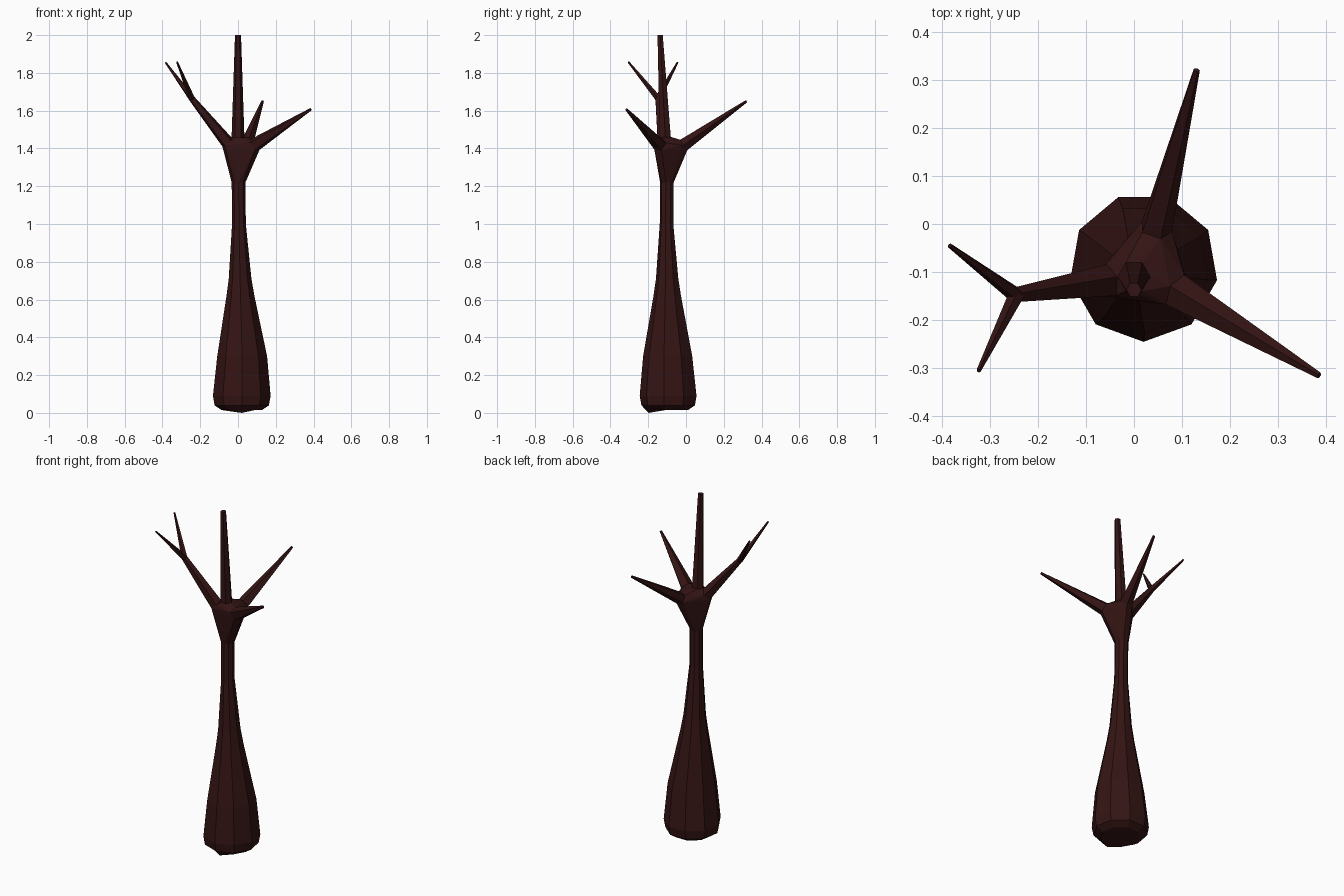
import bpy, bmesh, math
from mathutils import Vector

if "Cube" in bpy.data.objects:
    bpy.data.objects.remove(bpy.data.objects["Cube"])

bark = bpy.data.materials.new("dark_bark")
bark.use_nodes = True
color = (0.035, 0.007, 0.007, 1)
bark.diffuse_color = color
bsdf = bark.node_tree.nodes["Principled BSDF"]
bsdf.inputs["Base Color"].default_value = color
bsdf.inputs["Roughness"].default_value = 0.9


def finish(name, bm):
    bmesh.ops.recalc_face_normals(bm, faces=bm.faces)
    mesh = bpy.data.meshes.new(name)
    bm.to_mesh(mesh)
    bm.free()
    mesh.materials.append(bark)
    obj = bpy.data.objects.new(name, mesh)
    bpy.context.collection.objects.link(obj)


def ring(center, radius, axis, sides, twist=0.0):
    """Points of a regular polygon facing along axis."""
    axis = Vector(axis).normalized()
    side = Vector((1, 0, 0))
    if abs(axis.x) > 0.6:
        side = Vector((0, 1, 0))
    u = (side - axis * side.dot(axis)).normalized()
    v = axis.cross(u)
    angles = [twist + math.tau * i / sides for i in range(sides)]
    return [Vector(center) + radius * (u * math.cos(a) + v * math.sin(a)) for a in angles]


def loft(name, rings):
    """Skin a list of rings and cap both ends."""
    bm = bmesh.new()
    loops = [[bm.verts.new(p) for p in r] for r in rings]
    n = len(loops[0])
    for low, high in zip(loops, loops[1:]):
        for i in range(n):
            j = (i + 1) % n
            bm.faces.new((low[i], low[j], high[j], high[i]))
    bm.faces.new(loops[0][::-1])
    bm.faces.new(loops[-1])
    finish(name, bm)


def branch(name, start, end, r0, r1, sides=5):
    """Straight tapered limb; returns its base ring."""
    axis = Vector(end) - Vector(start)
    base = ring(start, r0, axis, sides)
    loft(name, [base, ring(end, r1, axis, sides)])
    return base


# Trunk: (x, y, z, radius), swollen at the foot and slim at the neck
UP = (0, 0, 1)
SIDES = 9
profile = [
    (0.02, -0.09, 0.01, 0.108), (0.02, -0.09, 0.04, 0.146),
    (0.02, -0.09, 0.09, 0.155), (0.022, -0.093, 0.30, 0.134),
    (0.013, -0.097, 0.62, 0.075), (0.011, -0.098, 0.71, 0.061),
    (0.005, -0.102, 1.0, 0.037), (0.003, -0.10, 1.22, 0.037),
]
trunk = [ring((x, y, z), r, UP, SIDES, -math.pi / 2) for x, y, z, r in profile]
for i, p in enumerate(trunk[0]):
    p.z = 0.0 if i == 0 else 0.015
loft("trunk", trunk)

# Limbs fanning out of the crown
fork = (-0.245, -0.148, 1.665)
bases = [
    branch("leader", (0.0, -0.11, 1.46), (0.0, -0.137, 2.0), 0.034, 0.016, 6),
    branch("left_branch", (0.09, -0.14, 1.42), (0.385, -0.315, 1.607), 0.038, 0.007),
    branch("back_branch", (0.045, -0.01, 1.42), (0.13, 0.32, 1.65), 0.035, 0.007),
    branch("right_branch", (-0.055, -0.12, 1.43), fork, 0.036, 0.017),
]
branch("outer_twig", fork, (-0.383, -0.045, 1.855), 0.017, 0.005)
branch("front_twig", fork, (-0.323, -0.305, 1.858), 0.017, 0.005)

# Crown: faceted hull joining the neck to every limb base
bm = bmesh.new()
waist = ring((0.006, -0.098, 1.28), 0.045, UP, SIDES, -math.pi / 2)
for p in trunk[-1] + waist + sum(bases, []):
    bm.verts.new(p)
hull = bmesh.ops.convex_hull(bm, input=bm.verts)
loose = {g for g in hull["geom_interior"] + hull["geom_unused"]
         if isinstance(g, bmesh.types.BMVert)}
bmesh.ops.delete(bm, geom=list(loose), context="VERTS")
finish("crown", bm)
